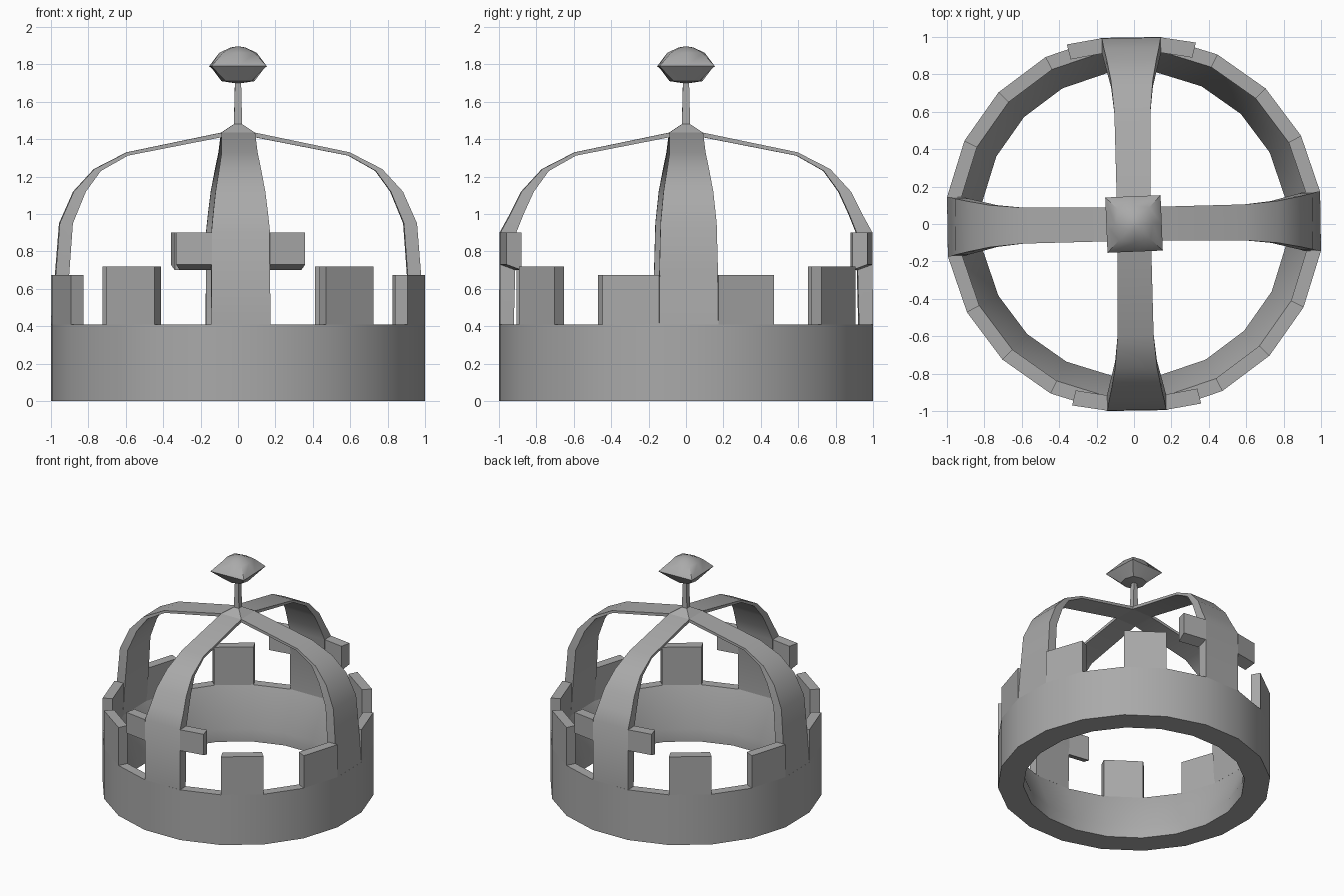
import bpy, bmesh
from math import sin, cos, pi, radians
from mathutils import Matrix

cube = bpy.data.objects.get("Cube")
if cube:
    bpy.data.objects.remove(cube, do_unlink=True)

metal = bpy.data.materials.new("grey metal")
metal.use_nodes = True
grey = (0.4, 0.4, 0.4, 1)
metal.diffuse_color = grey
metal.node_tree.nodes["Principled BSDF"].inputs["Base Color"].default_value = grey

SIDES = 20
OUTER, INNER, FOOT = 1.01, 0.935, 0.82
RIM = 0.41
STEP = 2 * pi / SIDES
TWIST = radians(0.85)


def loft(name, sections, turn=0, loop=False):
    """Skin a row of equal-sized closed sections; cap the ends unless looped."""
    bm = bmesh.new()
    rings = [[bm.verts.new(p) for p in s] for s in sections]
    n = len(rings[0])
    for i in range(len(rings) - (not loop)):
        a, b = rings[i], rings[(i + 1) % len(rings)]
        for j in range(n):
            k = (j + 1) % n
            bm.faces.new((a[j], a[k], b[k], b[j]))
    if not loop:
        bm.faces.new(rings[0])
        bm.faces.new(rings[-1])
    bmesh.ops.recalc_face_normals(bm, faces=bm.faces)
    bm.transform(Matrix.Rotation(turn + TWIST, 4, 'Z'))
    mesh = bpy.data.meshes.new(name)
    bm.to_mesh(mesh)
    bm.free()
    mesh.materials.append(metal)
    obj = bpy.data.objects.new(name, mesh)
    bpy.context.collection.objects.link(obj)
    bpy.ops.object.select_all(action='DESELECT')
    bpy.context.view_layer.objects.active = obj
    obj.select_set(True)
    bpy.ops.object.shade_smooth_by_angle(angle=radians(30))
    return obj


def radial(profile, angle):
    return [(r * cos(angle), r * sin(angle), z) for r, z in profile]


# Circlet: flat outside, flaring inside down to a thick foot
band = [(OUTER, 0), (OUTER, RIM), (INNER, RIM), (FOOT, 0.1), (FOOT, 0)]
loft("circlet", [radial(band, (i + 0.5) * STEP) for i in range(SIDES)], loop=True)


# Battlements, each standing on one side of the circlet
def battlement(name, side, top):
    block = [(OUTER, RIM), (OUTER, top), (INNER, top), (INNER, RIM)]
    loft(name, [radial(block, (side + s) * STEP) for s in (-0.5, 0.5)])


for side in (3, 7, 13, 17):
    battlement("corner_battlement", side, 0.72)
for side in (1, 9, 11, 19):
    battlement("side_battlement", side, 0.675)


# Arches: rows of outer radius, outer height, inner radius, inner height, half width
crest = [(0.88, 1.12, 0.815, 1.12, 0.133), (0.77, 1.24, 0.735, 1.23, 0.112),
         (0.595, 1.33, 0.59, 1.312, 0.096), (0.09, 1.435, 0.09, 1.41, 0.09)]
side_leg = [(0.997, RIM, 0.923, RIM, 0.158), (0.977, 0.675, 0.905, 0.675, 0.157),
            (0.955, 0.95, 0.885, 0.95, 0.15)]
cross_leg = [(0.997, RIM, 0.923, RIM, 0.158), (0.995, 0.9, 0.91, 0.9, 0.157),
             (0.94, 1.0, 0.87, 1.0, 0.147)]


def arch(name, rows, turn):
    loft(name, [[(-w, -r, z), (w, -r, z), (w, -ri, zi), (-w, -ri, zi)]
                for r, z, ri, zi, w in rows], turn)


for name, legs, turn in (("front_arch", cross_leg, 0), ("left_arch", side_leg, pi / 2),
                         ("back_arch", cross_leg, pi), ("right_arch", side_leg, -pi / 2)):
    arch(name, legs + crest, turn)

# Cross arms on the front and back arches
for place, turn in (("front", 0), ("back", pi)):
    for s in (-1, 1):
        arm = [[(s * xo, -yo, 0.9), (s * xo, -yo, 0.73), (s * xi, -yi, 0.7), (s * xi, -yi, 0.9)]
               for xo, yo, xi, yi in ((0.155, 0.996, 0.15, 0.915), (0.345, 0.965, 0.325, 0.885))]
        loft(place + "_cross_arm", arm, turn)


# Hub and stem where the arches meet
def square(h, z):
    return [(-h, -h, z), (h, -h, z), (h, h, z), (-h, h, z)]


loft("hub_and_stem", [square(h, z) for h, z in
                      ((0.09, 1.41), (0.09, 1.435), (0.022, 1.48), (0.016, 1.72))])


# Finial: a square waist with rounder sections above and below
def soft_square(h, corner, z):
    return [(h * (corner if i % 2 else 1) * cos(i * pi / 4),
             h * (corner if i % 2 else 1) * sin(i * pi / 4), z) for i in range(8)]


loft("finial", [soft_square(*row) for row in
                ((0.02, 1.1, 1.7), (0.088, 1.1, 1.71), (0.148, 1.414, 1.79),
                 (0.1, 1.2, 1.862), (0.04, 1.1, 1.89), (0.01, 1, 1.895))],
     turn=radians(1.5))
